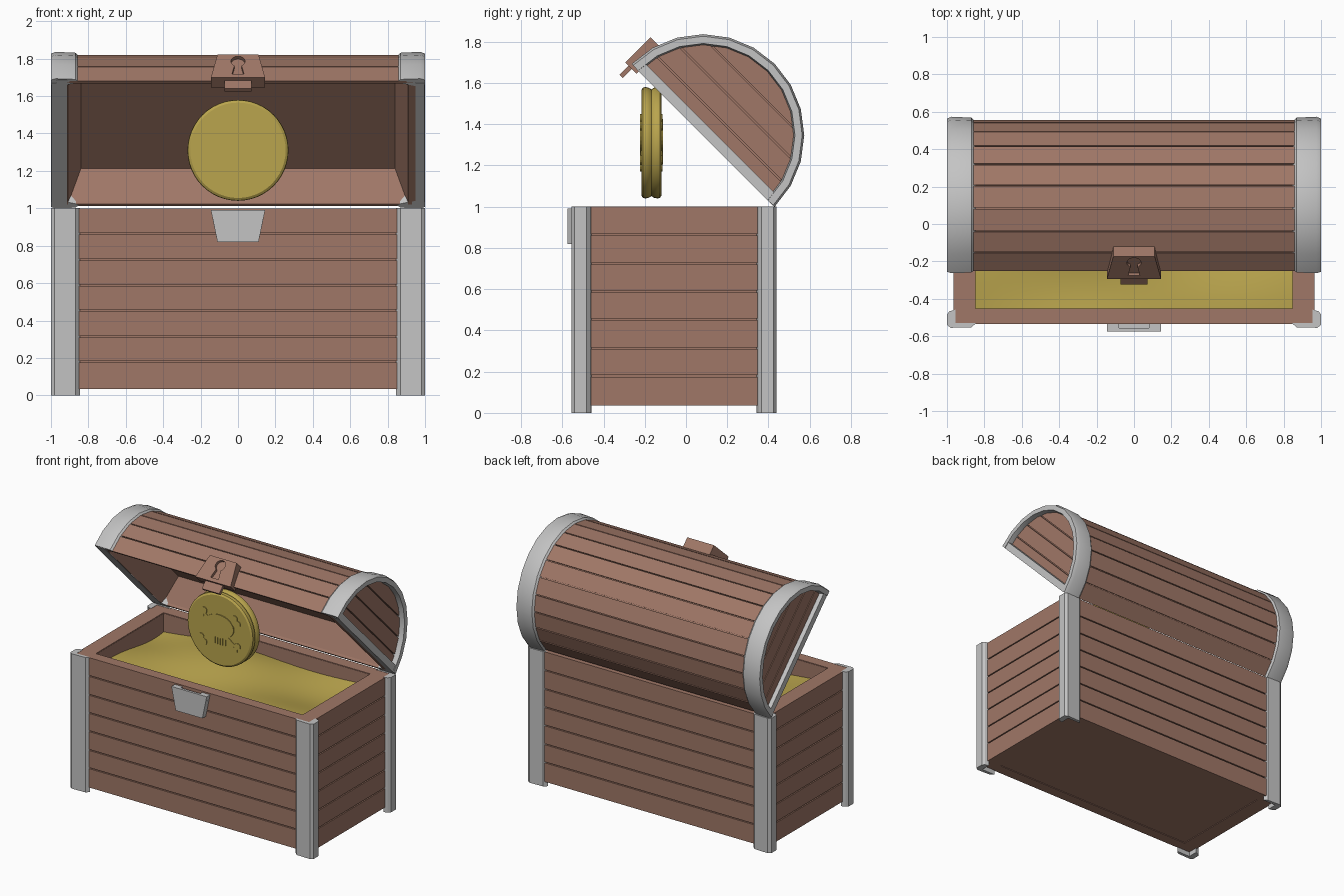
import bpy, bmesh, math
from math import sin, cos, pi, sqrt, radians

if "Cube" in bpy.data.objects:
    bpy.data.objects.remove(bpy.data.objects["Cube"])


def material(name, rgb):
    m = bpy.data.materials.new(name)
    m.diffuse_color = (*rgb, 1)
    m.use_nodes = True
    m.node_tree.nodes["Principled BSDF"].inputs["Base Color"].default_value = m.diffuse_color
    return m


WOOD = material("brown wood", (0.35, 0.185, 0.135))
METAL = material("grey metal", (0.55, 0.55, 0.55))
GOLD = material("gold", (0.49, 0.375, 0.075))
S = sqrt(0.5)

# Each map takes (t, a, b): t is the extrusion direction, a and b the outline
def up(t, a, b): return (a, b, t)             # plan outline, extruded in z
def front(t, a, b): return (a, t, b)          # front outline, extruded in y
def lid(x, u, v):                             # lid: u from hinge to front, v outwards, open 45 degrees
    return (x, 0.43 - S * u + S * v, 1 + S * (u + v))
def lid_front(u, x, v): return lid(x, u, v)   # outline on the front of the lid


def finish(name, bm, mat, smooth=False):
    bmesh.ops.recalc_face_normals(bm, faces=bm.faces)
    me = bpy.data.meshes.new(name)
    bm.to_mesh(me)
    bm.free()
    me.materials.append(mat)
    ob = bpy.data.objects.new(name, me)
    bpy.context.collection.objects.link(ob)
    if smooth:
        bpy.ops.object.select_all(action='DESELECT')
        bpy.context.view_layer.objects.active = ob
        ob.select_set(True)
        bpy.ops.object.shade_smooth_by_angle(angle=radians(32))
    return ob


def part(name, mat, solids):
    """One object out of prisms (map, t0, t1, outline)."""
    bm = bmesh.new()
    for fn, t0, t1, pts in solids:
        lo = [bm.verts.new(fn(t0, *p)) for p in pts]
        hi = [bm.verts.new(fn(t1, *p)) for p in pts]
        bm.faces.new(lo)
        bm.faces.new(hi[::-1])
        for i in range(len(pts)):
            j = (i + 1) % len(pts)
            bm.faces.new((lo[i], hi[i], hi[j], lo[j]))
    return finish(name, bm, mat)


def rect(a0, a1, b0, b1):
    return [(a0, b0), (a1, b0), (a1, b1), (a0, b1)]


def oval(cx, cy, rx, ry, n=24):
    return [(cx + rx * cos(2 * pi * i / n), cy + ry * sin(2 * pi * i / n)) for i in range(n)]


def cut(ob, cutter):
    mod = ob.modifiers.new("cut", 'BOOLEAN')
    mod.operation, mod.solver, mod.object = 'DIFFERENCE', 'EXACT', cutter
    dg = bpy.context.evaluated_depsgraph_get()
    me = bpy.data.meshes.new_from_object(ob.evaluated_get(dg))
    ob.modifiers.clear()
    ob.data = me
    bpy.data.objects.remove(cutter)


# Box: recessed core walls with planks stacked around them
def walls(z0, z1, x, y0, y1, ix, iy0, iy1):
    return [(up, z0, z1, rect(-x, x, y0, iy0)), (up, z0, z1, rect(-x, x, iy1, y1)),
            (up, z0, z1, rect(-x, -ix, iy0, iy1)), (up, z0, z1, rect(ix, x, iy0, iy1))]


part("box_core", WOOD, walls(0.04, 0.995, 0.953, -0.523, 0.417, 0.848, -0.453, 0.338)
     + [(up, 0.04, 0.1, rect(-0.9, 0.9, -0.5, 0.4))])
edges = [0.035, 0.175, 0.31, 0.45, 0.585, 0.72, 0.86, 1.0]
planks = []
for z0, z1 in zip(edges, edges[1:]):
    planks += walls(z0 + (0.008 if z0 > 0.1 else 0), z1, 0.965, -0.535, 0.43, 0.85, -0.455, 0.34)
part("box_planks", WOOD, planks)

# Corner posts
post = [(0.845, -0.53), (0.868, -0.552), (0.98, -0.555), (1.0, -0.54), (1.0, -0.482),
        (0.985, -0.466), (0.955, -0.458), (0.955, -0.53)]
posts = []
for sx in (-1, 1):
    posts.append((up, 0, 1.002, [(sx * x, y) for x, y in post]))
    posts.append((up, 0, 1.002, [(sx * x, -y - 0.115) for x, y in post]))
part("corner_posts", METAL, posts)

# Latch plate on the box, with a slot for the lid tab
part("latch_plate", METAL, [
    (front, -0.575, -0.557, [(-0.11, 0.82), (0.11, 0.82), (0.145, 0.99), (-0.145, 0.99)]),
    (front, -0.557, -0.53, [(-0.11, 0.82), (0.11, 0.82), (0.132, 0.925), (-0.132, 0.925)]),
    (front, -0.557, -0.53, [(0.08, 0.925), (0.132, 0.925), (0.145, 0.99), (0.08, 0.99)]),
    (front, -0.557, -0.53, [(-0.08, 0.925), (-0.132, 0.925), (-0.145, 0.99), (-0.08, 0.99)])])

# Wavy heap of gold
bm = bmesh.new()
bmesh.ops.create_grid(bm, x_segments=32, y_segments=16, size=1)
for v in bm.verts:
    x, y = v.co.x * 0.86, -0.057 + v.co.y * 0.405
    z = 0.895 + 0.012 * x + 0.025 * sin(4.2 * x + 5 * y + 1.5) + 0.018 * sin(7 * y - 3 * x)
    v.co = (x, y, z)
finish("gold_heap", bm, GOLD, True)

# Lid core: half cylinder with a tapered hollow underneath
def arc(r, a0, a1, n):
    return [(0.49 + r * cos(a0 + (a1 - a0) * i / n), r * sin(a0 + (a1 - a0) * i / n)) for i in range(n + 1)]


core = part("lid_core", WOOD, [(lid, -0.95, 0.95, arc(0.464, 0, pi, 12))])
bm = bmesh.new()
rows = []
for v, x, u0, u1 in ((-0.01, 0.9135, 0.0265, 0.9485), (0.2, 0.84, 0.1, 0.88)):
    rows.append([bm.verts.new(lid(px, pu, v)) for px, pu in rect(-x, x, u0, u1)])
bm.faces.new(rows[0])
bm.faces.new(rows[1])
for i in range(4):
    j = (i + 1) % 4
    bm.faces.new((rows[0][i], rows[0][j], rows[1][j], rows[1][i]))
cut(core, finish("hollow_cutter", bm, WOOD))

# Curved lid slats
step = pi / 12
slats = []
for i in range(12):
    a0, a1 = i * step + (0.008 if i else 0), (i + 1) * step - (0.008 if i < 11 else 0)
    slats.append((lid, -0.9, 0.9, arc(0.473, a0, a1, 1) + arc(0.456, a1, a0, 1)))
part("lid_slats", WOOD, slats)

# Planks on both lid ends
ends = []
for k in range(4):
    v0, v1 = 0.003 + 0.112 * k, 0.107 + 0.112 * k
    vs = [v0 + (v1 - v0) * i / 4 for i in range(5)]
    half = [(sqrt(0.455 ** 2 - v * v), v) for v in vs]
    outline = [(0.49 + h, v) for h, v in half] + [(0.49 - h, v) for h, v in half[::-1]]
    ends += [(lid, 0.94, 0.964, outline), (lid, -0.964, -0.94, outline)]
part("lid_end_planks", WOOD, ends)

# Metal bands around the lid ends
section = [(0.845, 0.462), (0.87, 0.485), (0.975, 0.49), (1.0, 0.48), (1.0, 0.445), (0.945, 0.435)]
for side, sx in (("left", -1), ("right", 1)):
    bm = bmesh.new()
    rings = []
    for i in range(13):
        a = i * step
        rings.append([bm.verts.new(lid(sx * x, 0.49 + r * cos(a), r * sin(a))) for x, r in section])
    for r0, r1 in zip(rings, rings[1:]):
        for i in range(6):
            j = (i + 1) % 6
            bm.faces.new((r0[i], r0[j], r1[j], r1[i]))
    bm.faces.new(rings[0])
    bm.faces.new(rings[-1])
    finish("lid_band_" + side, bm, METAL, True)
part("lid_end_bars", METAL, [(lid, 0.95, 0.996, rect(0.03, 0.95, -0.002, 0.047)),
                             (lid, -0.996, -0.95, rect(0.03, 0.95, -0.002, 0.047)),
                             (lid, -0.97, -0.914, rect(0.01, 0.97, -0.003, 0.02))])

# Lid clasp with keyhole recess and tab
clasp = part("lid_clasp", WOOD, [
    (lid_front, 0.93, 1.007, [(-0.145, -0.018), (0.145, -0.018), (0.11, 0.155), (-0.11, 0.155)])])
hole = [(0.038 * cos(radians(a)), 0.105 + 0.038 * sin(radians(a))) for a in range(-60, 241, 20)]
cut(clasp, part("keyhole_cutter", WOOD, [(lid_front, 0.985, 1.05, hole + [(-0.032, 0.008), (0.032, 0.008)])]))
part("clasp_tab", WOOD, [(lid_front, 0.962, 0.985, rect(-0.072, 0.072, -0.08, -0.01))])

# Big coin hovering over the box
bm = bmesh.new()
profile = [(0, -0.217), (0.255, -0.217), (0.268, -0.208), (0.27, -0.195), (0.266, -0.178), (0.258, -0.168),
           (0.266, -0.158), (0.27, -0.14), (0.268, -0.127), (0.255, -0.118), (0, -0.118)]
vs = [bm.verts.new((r, y, 1.31)) for r, y in profile]
es = [bm.edges.new(p) for p in zip(vs, vs[1:])]
bmesh.ops.spin(bm, geom=vs + es, cent=(0, 0, 1.31), axis=(0, 1, 0), angle=2 * pi, steps=48)
bmesh.ops.remove_doubles(bm, verts=bm.verts, dist=0.0005)
finish("coin", bm, GOLD, True)

# Raised skull and crossed bones on both coin faces
emblem = []
for y0, d in ((-0.217, -1), (-0.118, 1)):
    for s in (-1, 1):
        c, n = cos(radians(36)), s * sin(radians(36))
        bar = [(a * c - b * n, 1.31 + a * n + b * c) for a, b in rect(-0.165, 0.165, -0.014, 0.014)]
        emblem.append((front, y0 - d * 0.003, y0 + d * 0.004, bar))
        for e in (-0.17, 0.17):
            for k in (-0.021, 0.021):
                emblem.append((front, y0 - d * 0.003, y0 + d * 0.005,
                               oval(e * c - k * n, 1.31 + e * n + k * c, 0.024, 0.024, 14)))
    emblem.append((front, y0 - d * 0.003, y0 + d * 0.007, oval(0, 1.34, 0.12, 0.086, 28)))
    for i in range(5):
        x = -0.052 + i * 0.0215
        emblem.append((front, y0 - d * 0.003, y0 + d * 0.006, rect(x, x + 0.018, 1.205, 1.28)))
part("coin_emblem", GOLD, emblem)
